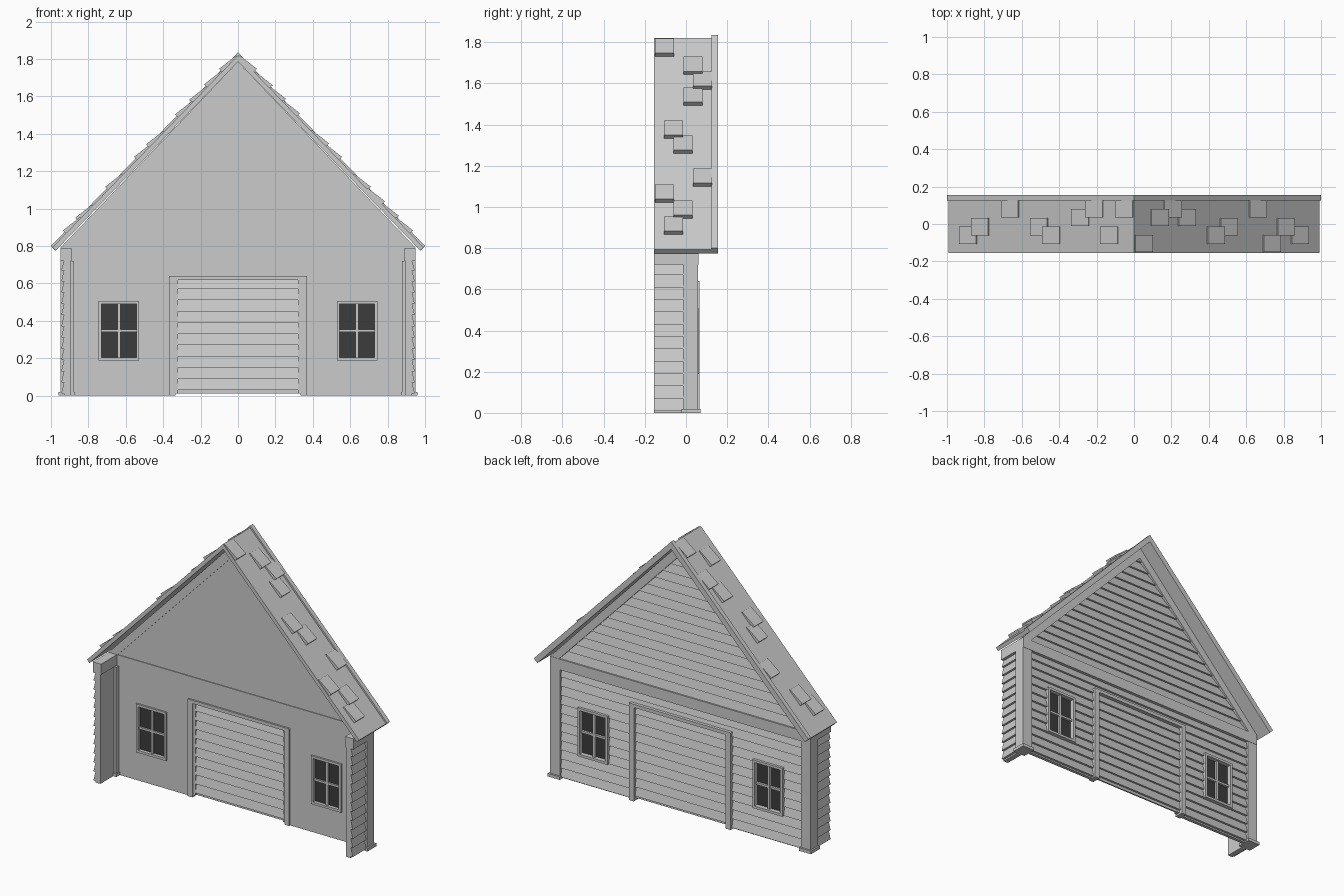
import bpy, bmesh
from mathutils import Vector

old = bpy.data.objects.get("Cube")
if old:
    bpy.data.objects.remove(old, do_unlink=True)


def material(name, value):
    mat = bpy.data.materials.new(name)
    mat.use_nodes = True
    col = (value, value, value, 1)
    mat.diffuse_color = col
    mat.node_tree.nodes["Principled BSDF"].inputs["Base Color"].default_value = col
    return mat


GREY = material("light_grey", 0.6)
DARK = material("dark_glass", 0.045)


class Part:
    """Collects closed solids into one flat-shaded object."""

    def __init__(self):
        self.bm = bmesh.new()

    def solid(self, a, b):
        va = [self.bm.verts.new(p) for p in a]
        vb = [self.bm.verts.new(p) for p in b]
        self.bm.faces.new(va)
        self.bm.faces.new(vb[::-1])
        for i in range(len(va)):
            j = (i + 1) % len(va)
            self.bm.faces.new((va[j], va[i], vb[i], vb[j]))

    def box(self, x0, x1, y0, y1, z0, z1):
        ring = [(x0, y0), (x1, y0), (x1, y1), (x0, y1)]
        self.solid([(x, y, z0) for x, y in ring], [(x, y, z1) for x, y in ring])

    def prism(self, pts, y0, y1):
        self.solid([(x, y0, z) for x, z in pts], [(x, y1, z) for x, z in pts])

    def finish(self, name, mat=GREY):
        bmesh.ops.recalc_face_normals(self.bm, faces=self.bm.faces)
        mesh = bpy.data.meshes.new(name)
        self.bm.to_mesh(mesh)
        self.bm.free()
        mesh.materials.append(mat)
        obj = bpy.data.objects.new(name, mesh)
        bpy.context.collection.objects.link(obj)
        return obj


def chevron(half):
    """Mirror a right-hand outline (outer then inner edge) across the ridge."""
    left = [(-x, z) for x, z in half if x > 0]
    return half + left[::-1]


def rafter(top, eave, under):
    ex, ez = eave
    return [(0, top), (ex, ez), (0.975, 0.775), (0, under),
            (-0.975, 0.775), (-ex, ez)]


PITCH, LAP, SLOPE = 0.06, 0.014, 1.035
FRONT, BACK = 0.015, 0.036
BAND0, BAND1, RIDGE = 0.72, 0.79, 1.785
OPENINGS = [(-0.735, -0.54, 0.2, 0.495), (-0.34, 0.34, 0, 0.62),
            (0.54, 0.735, 0.2, 0.495)]


def spans(z, x0=-0.9, x1=0.9):
    """Wall stretches left between the openings at height z."""
    result, start = [], x0
    for a, b, lo, hi in OPENINGS:
        if lo < z < hi:
            result.append((start, a))
            start = b
    return result + [(start, x1)]


def rows(start, end):
    z = start
    while z < end - 0.005:
        yield z, min(z + PITCH, end)
        z += PITCH


# Lower wall with openings
wall = Part()
levels = sorted({0, BAND0} | {z for o in OPENINGS for z in o[2:]})
for lo, hi in zip(levels, levels[1:]):
    for a, b in spans((lo + hi) / 2):
        wall.box(a, b, FRONT, BACK, lo, hi)
wall.finish("lower_wall")

# Gable wall
gable = Part()
gable.prism([(-0.95, BAND1), (0.95, BAND1), (0, RIDGE)], FRONT, BACK)
gable.finish("gable_wall")

# Lapped boards on the back of the lower wall
siding = Part()
for z0, z1 in rows(0.01, BAND0):
    cuts = sorted({z0, z1} | {z for z in levels if z0 < z < z1})
    for lo, hi in zip(cuts, cuts[1:]):
        y0, y1 = (BACK + LAP * (z0 + PITCH - z) / PITCH + 0.001 for z in (lo, hi))
        for a, b in spans((lo + hi) / 2):
            siding.solid([(a, BACK, lo), (a, y0, lo), (a, y1, hi), (a, BACK, hi)],
                         [(b, BACK, lo), (b, y0, lo), (b, y1, hi), (b, BACK, hi)])
siding.finish("lower_siding")

# Lapped boards on the back of the gable
siding = Part()
for z0, z1 in rows(BAND1, 1.73):
    w0, w1 = ((1.75 - z) / SLOPE for z in (z0, z1))
    y = BACK + LAP
    siding.solid(
        [(-w0, BACK, z0), (w0, BACK, z0), (w0, y, z0), (-w0, y, z0)],
        [(-w1, BACK, z1), (w1, BACK, z1), (w1, BACK + 0.001, z1), (-w1, BACK + 0.001, z1)])
siding.finish("gable_siding")

# Horizontal band and raking trim, proud of both faces
band = Part()
band.box(-0.95, 0.95, 0.01, 0.06, BAND0, BAND1)
band.finish("wall_band")
trim = Part()
trim.prism([(0, RIDGE), (0.95, BAND1), (0.885, BAND1), (0, 1.71),
            (-0.885, BAND1), (-0.95, BAND1)], 0.009, 0.058)
trim.finish("gable_trim")

# Side returns, their boards, caps and corner posts
for side, s in (("left", 1), ("right", -1)):
    def box(part, x0, x1, *rest):
        part.box(min(s * x0, s * x1), max(s * x0, s * x1), *rest)

    wing = Part()
    box(wing, 0.895, 0.93, -0.155, 0.02, 0, BAND0)
    wing.finish(side + "_return_wall")

    boards = Part()
    for z0, z1 in rows(0.01, BAND0):
        tri = [(s * 0.93, z0), (s * (0.931 + LAP), z0), (s * 0.931, z1), (s * 0.93, z1)]
        boards.prism(tri, -0.155, -0.015)
    boards.finish(side + "_return_siding")

    cap = Part()
    box(cap, 0.89, 0.95, -0.155, 0.01, BAND0, BAND1)
    cap.finish(side + "_return_cap")

    post = Part()
    box(post, 0.878, 0.95, -0.015, 0.058, 0, BAND0)
    box(post, 0.872, 0.96, -0.022, 0.07, 0, 0.02)
    post.finish(side + "_corner_post")

# Roof and raised board along its back edge
roof = Part()
roof.prism(rafter(1.82, (0.992, 0.793), RIDGE), -0.155, 0.13)
roof.finish("roof")
barge = Part()
barge.prism(rafter(1.835, (1.0, 0.80), RIDGE), 0.125, 0.155)
barge.finish("barge_board")

# Scattered raised shingles: (distance from ridge, depth)
SHINGLES = {
    1: [(0.05, -0.105), (0.135, 0.035), (0.205, 0.08), (0.28, 0.035), (0.435, -0.06),
        (0.505, -0.015), (0.66, 0.08), (0.735, -0.105), (0.81, -0.015), (0.885, -0.06)],
    -1: [(0.05, 0.08), (0.13, -0.06), (0.21, 0.08), (0.285, 0.035), (0.44, -0.06),
         (0.505, -0.015), (0.66, 0.08), (0.82, -0.015), (0.885, -0.06)],
}
shingles = Part()
for s, spots in SHINGLES.items():
    normal = Vector((s * SLOPE, 0, 1)).normalized()
    for x, y in spots:
        ends = [Vector((s * u, 0, 1.82 - SLOPE * u)) for u in (x - 0.045, x + 0.035)]
        ring = [ends[0] - normal * 0.004, ends[0] + normal * 0.006,
                ends[1] + normal * 0.022, ends[1] - normal * 0.004]
        shingles.solid([p + Vector((0, y - 0.046, 0)) for p in ring],
                       [p + Vector((0, y + 0.046, 0)) for p in ring])
shingles.finish("roof_shingles")

# Windows: frame, crossbars and glass
for side, (x0, x1, z0, z1) in (("right", OPENINGS[0]), ("left", OPENINGS[2])):
    frame, t = Part(), 0.012
    for a, b in ((x0 - t, x0 + 0.004), (x1 - 0.004, x1 + t)):
        frame.box(a, b, 0.004, 0.064, z0 - t, z1 + t)
    for a, b in ((z0 - t, z0 + 0.004), (z1 - 0.004, z1 + t)):
        frame.box(x0, x1, 0.004, 0.064, a, b)
    xm, zm = (x0 + x1) / 2, (z0 + z1) / 2
    frame.box(xm - 0.008, xm + 0.008, 0.014, 0.05, z0, z1)
    frame.box(x0, x1, 0.015, 0.049, zm - 0.007, zm + 0.007)
    frame.finish(side + "_window_frame")
    glass = Part()
    glass.box(x0, x1, 0.026, 0.034, z0, z1)
    glass.finish(side + "_window_glass", DARK)

# Slatted door, lapped on both faces
door = Part()
door.box(-0.34, 0.34, 0.027, 0.037, 0.012, 0.625)
for z0, z1 in rows(0.03, 0.62):
    for w, core, lap in ((0.32, 0.027, -LAP), (0.34, 0.037, LAP)):
        ring = [(core, z0), (core + lap, z0), (core + lap * 0.1, z1), (core, z1)]
        door.solid([(-w, y, z) for y, z in ring], [(w, y, z) for y, z in ring])
door.finish("door")

# Door surround
frame = Part()
for s in (-1, 1):
    a, b = sorted((s * 0.335, s * 0.37))
    frame.box(a, b, 0.004, 0.065, 0, 0.64)
    a, b = sorted((s * 0.32, s * 0.336))
    frame.box(a, b, 0.012, 0.04, 0.012, 0.62)
frame.box(-0.335, 0.335, 0.004, 0.065, 0.618, 0.64)
frame.finish("door_frame")
